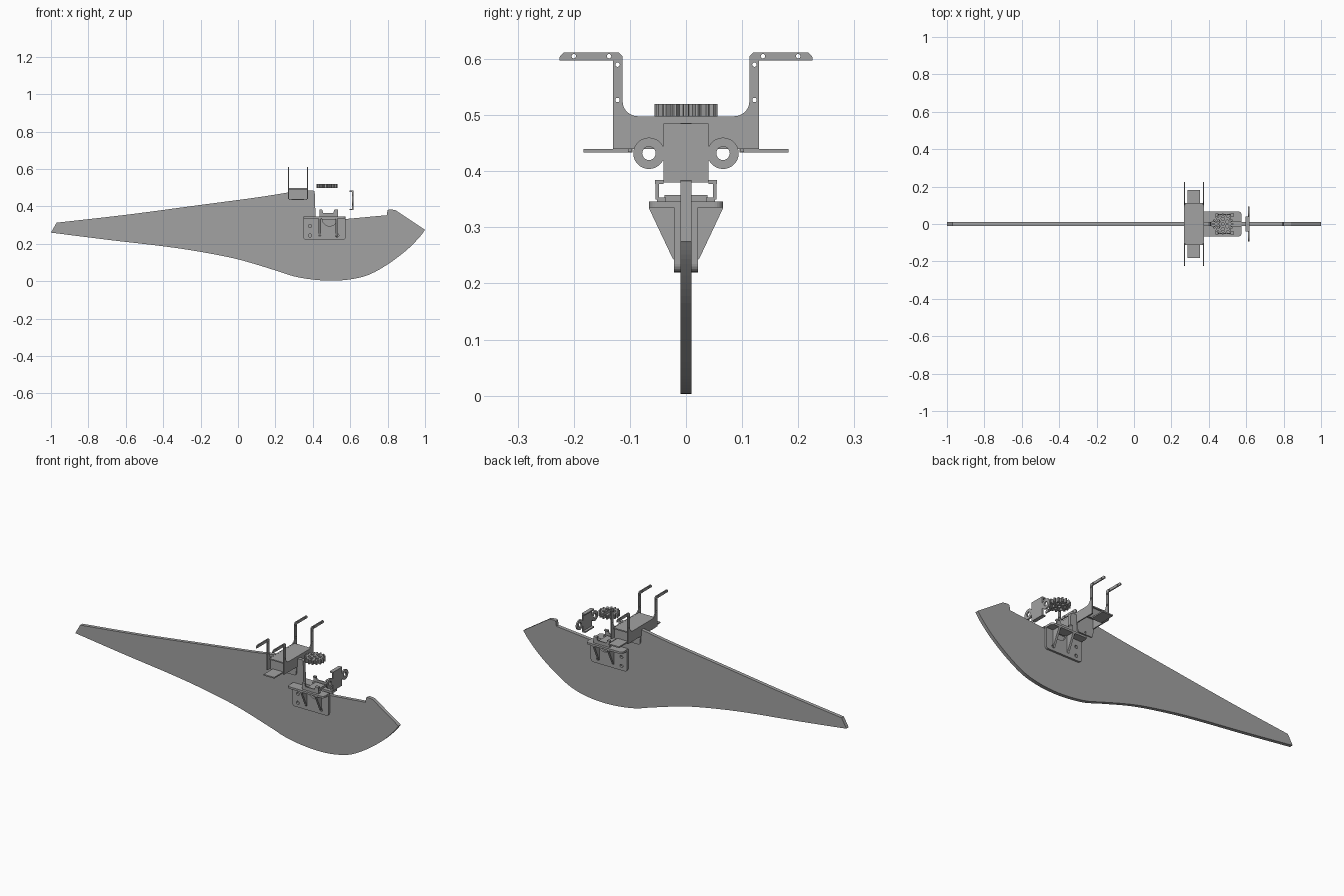
import bpy, bmesh, math
from mathutils import Vector

cube = bpy.data.objects.get("Cube")
if cube:
    bpy.data.objects.remove(cube, do_unlink=True)

grey = bpy.data.materials.new("plain_grey")
grey.use_nodes = True
COLOUR = (0.36, 0.36, 0.36, 1)
grey.diffuse_color = COLOUR
grey.node_tree.nodes["Principled BSDF"].inputs["Base Color"].default_value = COLOUR

# How profile (u, v) and depth d map to x, y, z for each extrusion axis
AXES = {"x": lambda u, v, d: (d, u, v),
        "y": lambda u, v, d: (u, d, v),
        "z": lambda u, v, d: (u, v, d)}


def plate(name, axis, lo, hi, outline, holes=()):
    """Extrude a closed profile, with holes, from lo to hi along an axis."""
    curve = bpy.data.curves.new(name, "CURVE")
    curve.dimensions, curve.fill_mode = "2D", "BOTH"
    curve.extrude = (hi - lo) / 2
    for loop in (outline, *holes):
        spline = curve.splines.new("POLY")
        spline.points.add(len(loop) - 1)
        for point, (u, v) in zip(spline.points, loop):
            point.co = (u, v, 0, 1)
        spline.use_cyclic_u = True
    temp = bpy.data.objects.new(name + "_profile", curve)
    bpy.context.collection.objects.link(temp)
    bpy.context.view_layer.update()
    graph = bpy.context.evaluated_depsgraph_get()
    mesh = bpy.data.meshes.new_from_object(temp.evaluated_get(graph))
    bpy.data.objects.remove(temp, do_unlink=True)
    bm = bmesh.new()
    bm.from_mesh(mesh)
    for vert in bm.verts:
        vert.co = AXES[axis](vert.co.x, vert.co.y, vert.co.z + (lo + hi) / 2)
    bmesh.ops.remove_doubles(bm, verts=bm.verts, dist=1e-5)
    bmesh.ops.recalc_face_normals(bm, faces=bm.faces)
    bm.to_mesh(mesh)
    bm.free()
    for poly in mesh.polygons:
        poly.use_smooth = False
    mesh.name = name
    mesh.materials.clear()
    mesh.materials.append(grey)
    obj = bpy.data.objects.new(name, mesh)
    bpy.context.collection.objects.link(obj)
    return obj


def arc(cu, cv, r, start, end, n=12):
    return [(cu + r * math.cos(math.radians(start + (end - start) * i / n)),
             cv + r * math.sin(math.radians(start + (end - start) * i / n)))
            for i in range(n + 1)]


def circle(cu, cv, r, n=20):
    return arc(cu, cv, r, 0, 360, n)[:-1]


def rect(u0, u1, v0, v1):
    return [(u0, v0), (u1, v0), (u1, v1), (u0, v1)]


def mirrored(half):
    return half + [(-u, v) for u, v in reversed(half)]


def smooth_path(points, steps=6):
    """Catmull-Rom interpolation through the points."""
    pts = [Vector(p) for p in (points[0], *points, points[-1])]
    path = []
    for a, b, c, d in zip(pts, pts[1:], pts[2:], pts[3:]):
        for i in range(steps):
            t = i / steps
            p = b + (c - a) * t / 2 + (a * 2 - b * 5 + c * 4 - d) * t * t / 2 \
                + (b * 3 - a - c * 3 + d) * t ** 3 / 2
            path.append(tuple(p))
    return path + [points[-1]]


# Long flat blade with a recess for the mount
belly = smooth_path([(1, .275), (.97, .235), (.9, .165), (.8, .09), (.7, .035), (.6, .01),
                     (.5, .003), (.4, .009), (.3, .026), (.2, .058), (0, .117), (-.2, .157),
                     (-.4, .187), (-.7, .222), (-1, .26)])
back = smooth_path([(-.97, .313), (-.6, .355), (-.2, .408), (.1, .448), (.29, .478)])
plate("blade", "y", -.01, .01, belly + back + [
    (.4, .486), (.41, .48), (.415, .333), (.58, .333), (.795, .353), (.8, .38),
    (.81, .384), (.84, .381)])

# Upper bracket: two outlines with raised arms, a top sheet, end walls and feet
arm = [(.13, .44), (.13, .597), (.225, .597), (.225, .604), (.218, .612), (.12, .612),
       (.113, .605)] + arc(.086, .525, .027, 0, -90, 8)
arm_holes = [circle(s * y, z, .004, 12) for s in (-1, 1)
             for y, z in ((.122, .59), (.122, .527), (.137, .605), (.2, .605))]
for name, x in (("rear_arm_plate", .268), ("front_arm_plate", .369)):
    plate(name, "x", x, x + .006, mirrored(arm), arm_holes)
plate("bracket_top", "z", .491, .4975, rect(.274, .369, -.112, .112))

tab = [(.271, .44)] + arc(.286, .403, .013, 180, 270, 5) + arc(.358, .403, .013, 270, 360, 5) \
    + [(.373, .44)]
for side, s in (("left", 1), ("right", -1)):
    def span(a, b):
        return sorted((s * a, s * b))

    plate(side + "_bracket_wall", "y", *span(.097, .103), rect(.274, .369, .434, .492))
    plate(side + "_bracket_foot", "z", .433, .44, rect(.287, .352, *span(.095, .183)))
    plate(side + "_blade_clamp", "y", *span(.01, .016), tab + [(.371, .492), (.273, .492)],
          [circle(.322, .402, .005, 12)])

    # Lower mount: plate against the blade, flange and gussets
    body = arc(.365, .235, .015, 180, 270, 5) + arc(.56, .235, .015, 270, 360, 5) \
        + [(.575, .338), (.533, .338)] + arc(.49, .335, .04, 0, -180, 14) + [(.447, .338), (.35, .338)]
    plate(side + "_mount_plate", "y", *span(.01, .021), body,
          [circle(x, z, .009) for x, z in ((.385, .295), (.385, .245), (.53, .245))])
    flange = [(.35, s * .01), (.575, s * .01)]
    flange += [(x, s * y) for x, y in arc(.56, .051, .015, 0, 90, 5) + arc(.365, .051, .015, 90, 180, 5)]
    plate(side + "_mount_flange", "z", .335, .346, flange)
    for n, x in enumerate((.437, .526), 1):
        plate(f"{side}_gusset_{n}", "x", x - .006, x + .006,
              [(s * .02, .24), (s * .024, .245), (s * .066, .334), (s * .066, .337), (s * .02, .337)])

    # Hooked rail on top of the flange, notched along its length
    plate(side + "_rail_wall", "y", *span(.048, .054),
          [(.435, .35), (.535, .35), (.535, .383), (.515, .383), (.51, .366), (.455, .366),
           (.45, .383), (.435, .383)])
    plate(side + "_rail_foot", "z", .346, .353, rect(.435, .535, *span(.036, .052)))
    for n, (a, b) in enumerate(((.435, .45), (.515, .535)), 1):
        plate(f"{side}_rail_hook_{n}", "z", .377, .384, rect(a, b, *span(.04, .055)))
plate("rail_bridge", "z", .346, .358, rect(.455, .515, -.038, .038))

# Toothed wheel with a hub and spokes
CX, TEETH = .475, 16
rim = []
for i in range(TEETH):
    for offset, r in ((-.32, .043), (-.2, .055), (0, .0565), (.2, .055), (.32, .043)):
        a = math.tau * (i + offset) / TEETH
        rim.append((CX + r * math.cos(a), r * math.sin(a)))
windows = []
for i in range(6):
    a = 60 * i
    windows.append(arc(CX, 0, .034, a + 12, a + 48, 5) + arc(CX, 0, .018, a + 42, a + 18, 3))
plate("toothed_wheel", "z", .498, .52, rim, windows + [circle(CX, 0, .008, 16)])

# Front clip: plate with two ring ears, folded edges at top and bottom
ear = [(.04, .38), (.04, .412)] + arc(.066, .432, .028, -155, 155, 24) + [(.04, .452), (.04, .485)]
plate("clip_plate", "x", .609, .617, mirrored(ear), [circle(s * .066, .432, .012) for s in (-1, 1)])
for name, z in (("clip_top_edge", .478), ("clip_bottom_edge", .38)):
    plate(name, "z", z, z + .007, rect(.596, .61, -.04, .04))
